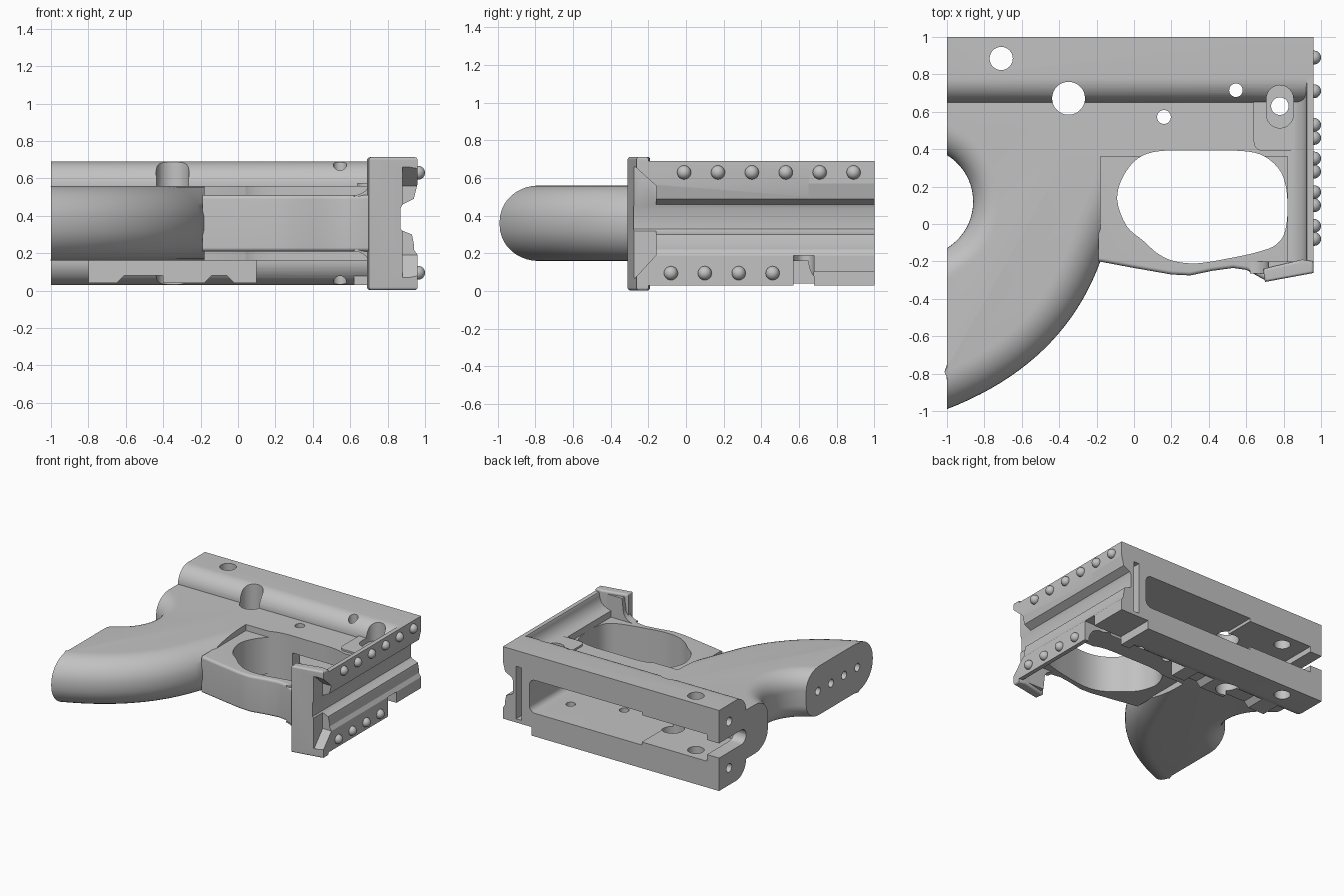
import bpy, bmesh
from math import cos, sin, radians
from mathutils import Vector

if "Cube" in bpy.data.objects:
    bpy.data.objects.remove(bpy.data.objects["Cube"])

grey = bpy.data.materials.new("plain grey")
grey.use_nodes = True
colour = (0.54, 0.54, 0.54, 1)
grey.diffuse_color = colour
grey.node_tree.nodes["Principled BSDF"].inputs["Base Color"].default_value = colour

parts, cutters = [], []


def finish(name, bm, group):
    bmesh.ops.recalc_face_normals(bm, faces=bm.faces)
    mesh = bpy.data.meshes.new(name)
    bm.to_mesh(mesh)
    bm.free()
    ob = bpy.data.objects.new(name, mesh)
    bpy.context.collection.objects.link(ob)
    group.append(ob)
    return ob


def prism(name, pts, axis, lo, hi, group, rounds=()):
    """Extrude a 2D outline along an axis; rounds = (test, radius) on rim edges."""
    place = {"x": lambda p, t: (t, p[0], p[1]),
             "y": lambda p, t: (p[0], t, p[1]),
             "z": lambda p, t: (p[0], p[1], t)}[axis]
    bm = bmesh.new()
    face = bm.faces.new([bm.verts.new(place(p, lo)) for p in pts])
    ext = bmesh.ops.extrude_face_region(bm, geom=[face])
    move = Vector(place((0, 0), hi - lo))
    bmesh.ops.translate(bm, vec=move, verts=[v for v in ext["geom"] if isinstance(v, bmesh.types.BMVert)])
    bmesh.ops.recalc_face_normals(bm, faces=bm.faces)
    for test, radius in rounds:
        rim = [e for e in bm.edges if abs((e.verts[0].co - e.verts[1].co).dot(move)) < 1e-6
               and all(test(v.co) for v in e.verts)]
        bmesh.ops.bevel(bm, geom=rim, offset=radius, segments=10, profile=0.5, affect="EDGES", clamp_overlap=False)
    return finish(name, bm, group)


def box(name, x, y, z, group):
    return prism(name, [(x[0], y[0]), (x[1], y[0]), (x[1], y[1]), (x[0], y[1])], "z", z[0], z[1], group)


def arc(cx, cy, r, a0, a1, n=12):
    return [(cx + r * cos(radians(a0 + (a1 - a0) * i / n)),
             cy + r * sin(radians(a0 + (a1 - a0) * i / n))) for i in range(n + 1)]


def drill(name, c, r, axis, lo, hi):
    return prism(name, arc(c[0], c[1], r, 0, 360, 32)[:-1], axis, lo, hi, cutters)


def smooth_loop(pts, n=4):
    """Closed Catmull-Rom curve through the points."""
    out, k = [], len(pts)
    for i in range(k):
        a, b, c, d = (Vector(pts[(i + j) % k]) for j in (-1, 0, 1, 2))
        for s in range(n):
            t = s / n
            out.append(tuple(0.5 * (2 * b + (c - a) * t + (2 * a - 5 * b + 4 * c - d) * t * t
                                    + (3 * b - a - 3 * c + d) * t ** 3)))
    return out


# Long upper rail with rounded front shoulders
prism("receiver_rail", [(1, 0.03), (1, 0.69)] + arc(0.78, 0.56, 0.13, 90, 180)
      + arc(0.78, 0.16, 0.13, 180, 270), "x", -1, 0.96, parts)

# Web between rail and guard
box("frame_web", (-0.4, 0.86), (0.36, 0.7), (0.16, 0.56), parts)

# Grip with rounded front curve and hand recess
p0, p1, p2 = Vector((-1, -0.99)), Vector((-0.38, -0.75)), Vector((-0.18, -0.2))
front = [tuple(p0 * (1 - t) ** 2 + p1 * 2 * t * (1 - t) + p2 * t * t) for t in [i / 20 for i in range(21)]]
recess = arc(-1.15, 0.12, 0.29, 59, -59, 20)
recess[0], recess[-1] = (-1, recess[0][1]), (-1, recess[-1][1])
prism("grip", front + [(-0.18, 0.68), (-1, 0.68)] + recess, "z", 0.16, 0.56, parts,
      [(lambda v: Vector((v.x + 1.15, v.y - 0.12)).length < 0.3, 0.14),
       (lambda v: v.y < -0.19 and (v.x > -0.99 or v.y < -0.9), 0.19)])

# Trigger guard, slightly thinner than the grip
prism("trigger_guard", [(-0.19, 0.4), (-0.19, -0.2), (-0.16, -0.205), (0, -0.235), (0.2, -0.27), (0.3, -0.275),
                        (0.42, -0.25), (0.53, -0.235), (0.6, -0.245), (0.7, -0.3), (0.86, -0.27), (0.86, 0.4)],
      "z", 0.21, 0.51, parts, [(lambda v: v.y < -0.18, 0.02)])

# Front column blending into the guard with concave sides, and its lip
side = arc(0.8, 0.68, 0.12, 0, -80, 8)
prism("front_column", [(0.96, 0.69), (0.925, 0.69)] + side + [(0.82, 0.5), (0.82, 0.22)]
      + [(x, 0.72 - z) for x, z in reversed(side)] + [(0.925, 0.03), (0.96, 0.03)], "y", -0.25, 0.8, parts)
prism("front_lip", [(0.7, -0.31), (0.96, -0.262), (0.96, -0.2), (0.9, -0.19), (0.69, -0.24)],
      "z", 0.003, 0.713, parts, [(lambda v: True, 0.015)])
# Concave webs that blend the lip into the guard
sweep = arc(0.62, 0.6, 0.09, -90, 0, 8)
for name, flip in (("upper_lip_blend", False), ("lower_lip_blend", True)):
    web = sweep + [(0.72, 0.69), (0.94, 0.69), (0.94, 0.5), (0.62, 0.5)]
    prism(name, [(x, 0.72 - z if flip else z) for x, z in web], "y", -0.265, -0.2, parts)

# Raised pads on the underside
for name, x in (("rear_pad", (-0.8, -0.65)), ("middle_pad", (-0.4, -0.18)), ("front_pad", (-0.02, 0.1))):
    a, b = x
    prism(name, [(a, 0.17), (a, 0.04), (b, 0.04), (b + 0.04, 0.08), (b + 0.04, 0.17)] if b < 0
          else [(a - 0.04, 0.17), (a - 0.04, 0.08), (a, 0.04), (b, 0.04), (b, 0.17)], "y", 0.56, 0.78, parts)
box("pad_base", (-0.8, 0.1), (0.56, 0.78), (0.08, 0.17), parts)
box("latch_block", (0.62, 0.7), (0.68, 0.8), (0.03, 0.17), parts)
# Low boss around the front pin
prism("pin_boss", arc(0.69, 0.44, 0.05, 180, 270, 6) + [(0.88, 0.39), (0.88, 0.68), (0.64, 0.68)],
      "z", 0.5, 0.575, parts)

# Cutters: guard opening, inner pocket, rear groove, trigger slot
prism("guard_opening", smooth_loop([(-0.09, 0.13), (-0.06, 0.25), (0.02, 0.35), (0.14, 0.39), (0.36, 0.392),
      (0.58, 0.39), (0.7, 0.36), (0.79, 0.27), (0.82, 0.13), (0.81, -0.03), (0.76, -0.11), (0.66, -0.15),
      (0.5, -0.185), (0.34, -0.21), (0.22, -0.2), (0.13, -0.16), (0.05, -0.09), (-0.04, -0.01)]),
      "z", -0.2, 1, cutters)
prism("deep_pocket", [(-0.3, 0.22)] + arc(0.67, 0.27, 0.05, -90, 0, 6) + arc(0.67, 0.44, 0.05, 0, 90, 6)
      + [(-0.3, 0.49)], "y", 0.49, 1.1, cutters)
box("shallow_pocket", (-0.89, -0.29), (0.57, 1.1), (0.245, 0.465), cutters)
box("trigger_slot", (0.22, 0.6), (0.3, 0.5), (0.3, 0.42), cutters)
box("latch_slot", (0.79, 0.84), (0.75, 1.1), (0.13, 0.56), cutters)
prism("rear_groove", arc(0.71, 0.36, 0.06, 90, 270) + [(1.1, 0.3), (1.1, 0.42)], "x", -1.1, -0.85, cutters)
# Lengthwise groove in the front face
prism("front_groove", [(1.1, 0.57), (0.96, 0.57), (0.94, 0.49), (0.88, 0.46), (0.87, 0.44), (0.87, 0.33),
                       (0.88, 0.32), (0.93, 0.3), (0.94, 0.25), (0.94, 0.22), (0.96, 0.19), (1.1, 0.19)],
      "y", -0.5, 1.1, cutters)
# Notches at the lower front corner and the flares of the lip
box("corner_notch", (0.7, 1.1), (0.68, 1.1), (-0.1, 0.1), cutters)
prism("cross_notch", arc(0.8, 0.625, 0.055, 90, 270) + [(1.1, 0.57), (1.1, 0.68)], "z", -0.1, 0.19, cutters)
prism("lip_flare", [(-0.4, 0.66), (-0.27, 0.66), (-0.16, 0.56), (-0.16, 0.19), (-0.27, 0.07), (-0.4, 0.07)],
      "x", 0.88, 1.1, cutters)

# Pin holes, counterbore and screw holes
for x, y, r in ((-0.71, 0.885, 0.062), (-0.35, 0.672, 0.088), (0.545, 0.715, 0.036),
                (0.16, 0.572, 0.037), (0.78, 0.63, 0.047)):
    drill("pin_hole", (x, y), r, "z", -0.2, 1)
prism("pin_counterbore", arc(0.78, 0.67, 0.072, 0, 180) + arc(0.78, 0.585, 0.072, 180, 360),
      "z", 0.53, 1, cutters)
for z in (0.55, 0.17):
    drill("rear_screw_hole", (0.87, z), 0.035, "x", -1.1, -0.92)
for i in range(4):
    drill("grip_hole", (-0.28 - 0.17 * i, 0.36), 0.032, "x", -1.1, -0.9)


# Apply every overlapping cutter to every part
def bounds(ob):
    cs = [Vector(c) for c in ob.bound_box]
    return [(min(c[i] for c in cs), max(c[i] for c in cs)) for i in range(3)]


bpy.context.view_layer.update()
for ob in parts:
    for c in cutters:
        if all(a[0] < b[1] and b[0] < a[1] for a, b in zip(bounds(ob), bounds(c))):
            mod = ob.modifiers.new(c.name, "BOOLEAN")
            mod.operation, mod.solver, mod.object = "DIFFERENCE", "EXACT", c
graph = bpy.context.evaluated_depsgraph_get()
results = [bpy.data.meshes.new_from_object(ob.evaluated_get(graph)) for ob in parts]
for ob, mesh in zip(parts, results):
    ob.modifiers.clear()
    ob.data = mesh
for c in cutters:
    bpy.data.objects.remove(c)

# Rows of round studs on the front column
for z, start, count in ((0.63, -0.01, 6), (0.095, -0.08, 4)):
    for i in range(count):
        bm = bmesh.new()
        bmesh.ops.create_uvsphere(bm, u_segments=20, v_segments=12, radius=0.037)
        bmesh.ops.translate(bm, vec=(0.963, start + 0.18 * i, z), verts=bm.verts)
        finish("stud", bm, parts)

# Single material and smooth shading with sharp edges kept
bpy.ops.object.select_all(action="DESELECT")
for ob in parts:
    ob.data.materials.clear()
    ob.data.materials.append(grey)
    for poly in ob.data.polygons:
        poly.material_index = 0
    ob.select_set(True)
bpy.context.view_layer.objects.active = parts[0]
bpy.ops.object.shade_smooth_by_angle(angle=radians(32))
